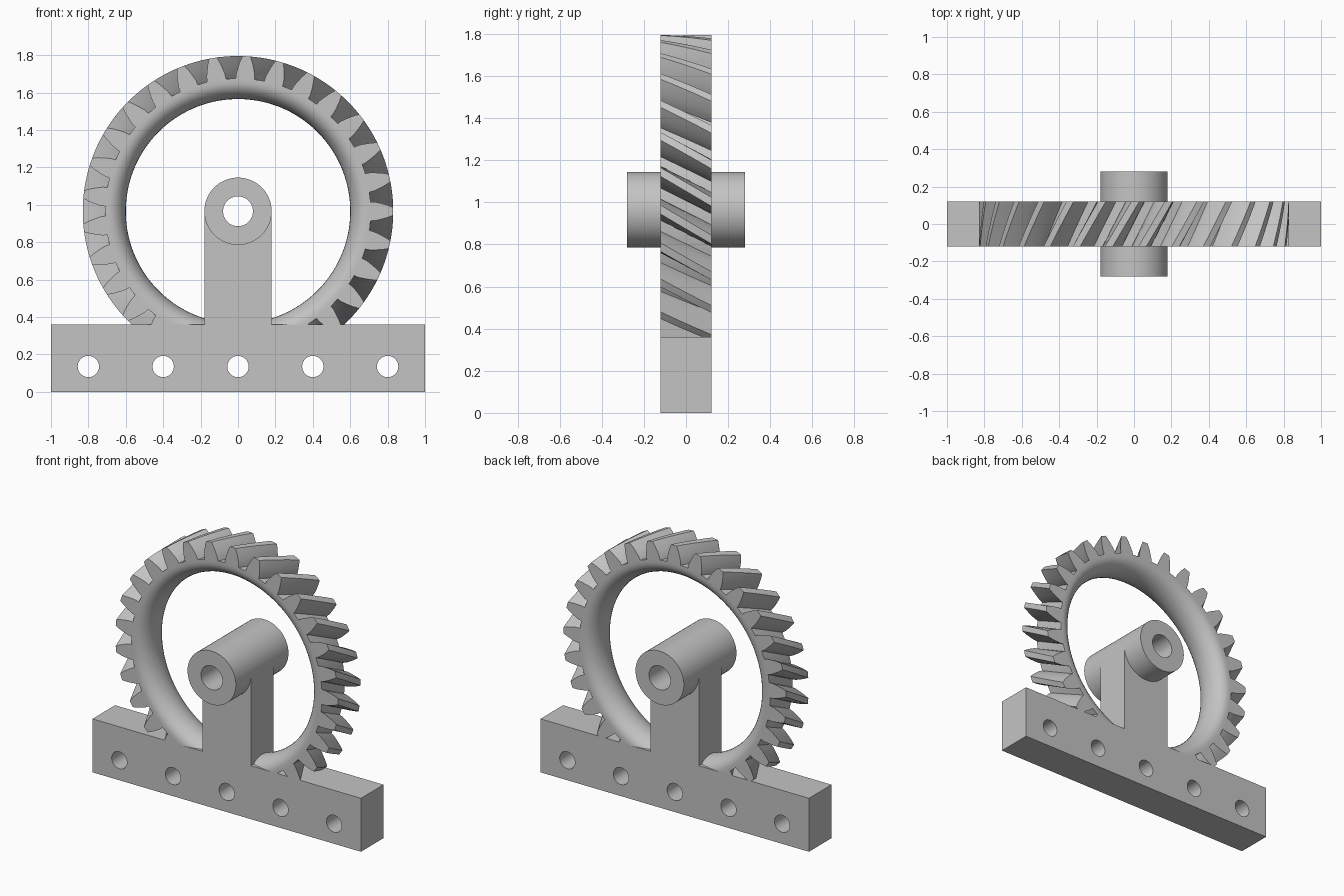
import bpy, bmesh, math
from mathutils import Matrix, Vector

cube = bpy.data.objects.get("Cube")
if cube:
    bpy.data.objects.remove(cube, do_unlink=True)

AXLE_Z = 0.965
HALF = 0.12          # half thickness of gear and bracket
TEETH = 29
TWIST = math.radians(9.8)

grey = bpy.data.materials.new("plain grey")
grey.use_nodes = True
colour = (0.55, 0.55, 0.55, 1)
grey.diffuse_color = colour
grey.node_tree.nodes["Principled BSDF"].inputs["Base Color"].default_value = colour


def finish(name, bm, smooth=30):
    """Turn a bmesh into a named, shaded object."""
    mesh = bpy.data.meshes.new(name)
    bm.to_mesh(mesh)
    bm.free()
    obj = bpy.data.objects.new(name, mesh)
    bpy.context.collection.objects.link(obj)
    mesh.materials.append(grey)
    if smooth:
        bpy.ops.object.select_all(action='DESELECT')
        obj.select_set(True)
        bpy.context.view_layer.objects.active = obj
        bpy.ops.object.shade_smooth_by_angle(angle=math.radians(smooth))
    return obj


def lathe(bm, profile, steps):
    """Spin a closed (radius, y) profile around the axle."""
    verts = [bm.verts.new((r, y, AXLE_Z)) for r, y in profile]
    edges = [bm.edges.new((verts[i - 1], verts[i])) for i in range(len(verts))]
    bmesh.ops.spin(bm, geom=verts + edges, cent=(0, 0, AXLE_Z), axis=(0, 1, 0),
                   angle=math.tau, steps=steps)
    bmesh.ops.remove_doubles(bm, verts=bm.verts, dist=1e-5)


def loft(bm, rings):
    """Skin closed rings of points and cap both ends."""
    rows = [[bm.verts.new(p) for p in ring] for ring in rings]
    for a, b in zip(rows, rows[1:]):
        for i in range(len(a)):
            bm.faces.new((a[i - 1], a[i], b[i], b[i - 1]))
    bm.faces.new(rows[0])
    bm.faces.new(rows[-1])


def slab(name, outline):
    """Extrude an (x, z) outline through the bracket thickness."""
    bm = bmesh.new()
    loft(bm, [[(x, y, z) for x, z in outline] for y in (-HALF, HALF)])
    bmesh.ops.recalc_face_normals(bm, faces=bm.faces)
    return finish(name, bm, 0)


# Gear rim with a rounded inner surface
gear = bmesh.new()
arc = [math.pi * (i / 16 - 0.5) for i in range(17)]
rim = [(0.69 - 0.09 * math.cos(t), HALF * math.sin(t)) for t in arc]
lathe(gear, rim + [(0.71, HALF), (0.71, -HALF)], TEETH * 5)

# Helical teeth: rounded flanks given as (radius, half width)
flank = [(0.705, 0.051), (0.735, 0.050), (0.765, 0.043), (0.80, 0.033), (0.83, 0.021)]
section = [(r, w / r) for r, w in flank] + [(0.83, 0)]
section += [(r, -w / r) for r, w in reversed(flank)]
for k in range(TEETH):
    rings = []
    for j in range(7):
        f = j / 6
        turn = math.tau * k / TEETH - TWIST * f
        rings.append([(r * math.cos(turn + a), HALF * (2 * f - 1),
                       AXLE_Z + r * math.sin(turn + a)) for r, a in section])
    loft(gear, rings)
bmesh.ops.recalc_face_normals(gear, faces=gear.faces)

# The lower part of the gear ends at the top of the base bar
bmesh.ops.bisect_plane(gear, geom=gear.verts[:] + gear.edges[:] + gear.faces[:],
                       plane_co=Vector((0, 0, 0.36)), plane_no=Vector((0, 0, 1)),
                       clear_inner=True)
finish("helical_gear_ring", gear)

# Base bar with five through holes
base = slab("base_bar", [(-1, 0), (1, 0), (1, 0.36), (-1, 0.36)])
cutter_bm = bmesh.new()
for i in range(5):
    place = Matrix.Translation((0.4 * (i - 2), 0, 0.135)) @ Matrix.Rotation(math.pi / 2, 4, 'X')
    bmesh.ops.create_cone(cutter_bm, cap_ends=True, segments=40, radius1=0.057,
                          radius2=0.057, depth=0.6, matrix=place)
cutter = finish("hole_cutter", cutter_bm, 0)
cutter.hide_render = True
cutter.hide_viewport = True
cut = base.modifiers.new("holes", 'BOOLEAN')
cut.operation = 'DIFFERENCE'
cut.solver = 'EXACT'
cut.object = cutter
bpy.context.view_layer.update()
evaluated = base.evaluated_get(bpy.context.evaluated_depsgraph_get())
drilled = bpy.data.meshes.new_from_object(evaluated)
base.modifiers.clear()
base.data = drilled
bpy.data.objects.remove(cutter, do_unlink=True)
bpy.ops.object.select_all(action='DESELECT')
base.select_set(True)
bpy.context.view_layer.objects.active = base
bpy.ops.object.shade_smooth_by_angle(angle=math.radians(30))

# Upright post, its top end hidden inside the hub wall
slab("post", [(-0.18, 0.36), (0.18, 0.36), (0.18, AXLE_Z), (0.10, 0.84),
              (-0.10, 0.84), (-0.18, AXLE_Z)])

# Hub tube with the axle bore
hub = bmesh.new()
lathe(hub, [(0.08, -0.28), (0.18, -0.28), (0.18, 0.28), (0.08, 0.28)], 64)
bmesh.ops.recalc_face_normals(hub, faces=hub.faces)
finish("hub", hub)
